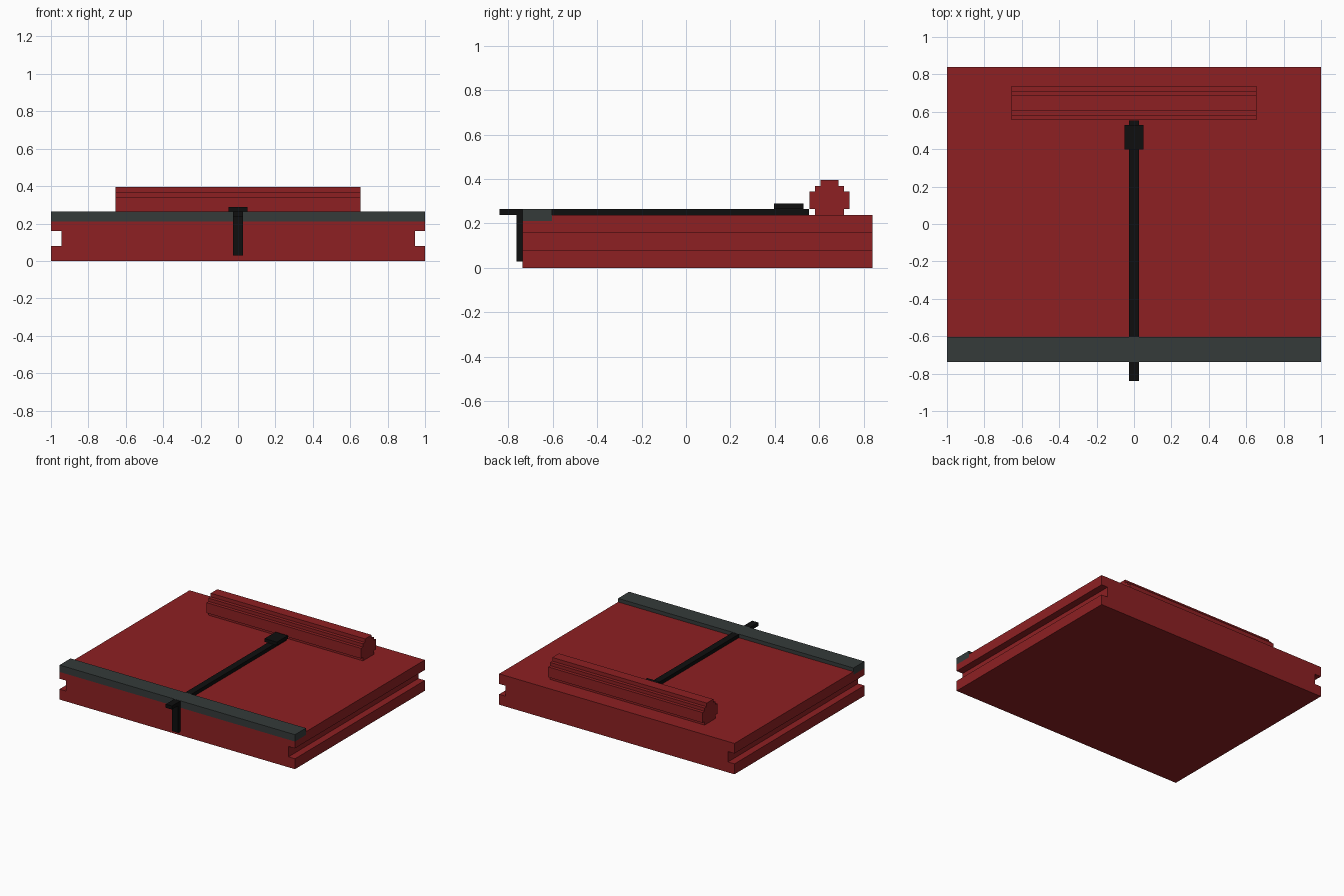
import bpy
import bmesh

cube = bpy.data.objects.get("Cube")
if cube:
    bpy.data.objects.remove(cube, do_unlink=True)


def material(name, rgb):
    mat = bpy.data.materials.new(name)
    mat.use_nodes = True
    mat.diffuse_color = (*rgb, 1)
    bsdf = next(n for n in mat.node_tree.nodes if n.type == 'BSDF_PRINCIPLED')
    bsdf.inputs["Base Color"].default_value = (*rgb, 1)
    return mat


red = material("dark red", (0.27, 0.0145, 0.0165))
grey = material("slate grey", (0.035, 0.043, 0.042))
black = material("black", (0.0045, 0.0045, 0.0045))


def extrude_x(name, profile, half_width, mat):
    """Extrude a closed (y, z) outline symmetrically along x."""
    bm = bmesh.new()
    face = bm.faces.new([bm.verts.new((-half_width, y, z)) for y, z in profile])
    ext = bmesh.ops.extrude_face_region(bm, geom=[face])
    verts = [v for v in ext["geom"] if isinstance(v, bmesh.types.BMVert)]
    bmesh.ops.translate(bm, verts=verts, vec=(2 * half_width, 0, 0))
    bmesh.ops.recalc_face_normals(bm, faces=bm.faces)
    mesh = bpy.data.meshes.new(name)
    bm.to_mesh(mesh)
    bm.free()
    mesh.materials.append(mat)
    obj = bpy.data.objects.new(name, mesh)
    bpy.context.collection.objects.link(obj)
    return obj


def box(name, half_width, y, z, mat):
    outline = [(y[0], z[0]), (y[1], z[0]), (y[1], z[1]), (y[0], z[1])]
    return extrude_x(name, outline, half_width, mat)


FRONT, BACK, TOP = -0.737, 0.84, 0.237
RAIL_BACK, RAIL_LOW, RAIL_TOP = -0.604, 0.212, 0.265
GROOVE_LOW, GROOVE_HIGH, GROOVE_IN = 0.08, 0.16, 0.945

# Red slab: base, narrower groove layer, and top layer notched for the rail
box("slab_base", 1, (FRONT, BACK), (0, GROOVE_LOW), red)
box("slab_core", GROOVE_IN, (FRONT, BACK), (GROOVE_LOW, GROOVE_HIGH), red)
extrude_x("slab_top", [(FRONT, GROOVE_HIGH), (BACK, GROOVE_HIGH), (BACK, TOP),
                       (RAIL_BACK, TOP), (RAIL_BACK, RAIL_LOW),
                       (FRONT, RAIL_LOW)], 1, red)

# Grey rail across the front edge
box("front_rail", 1, (FRONT, RAIL_BACK), (RAIL_LOW, RAIL_TOP), grey)

# Black rod running front to back, interrupted by the rail
box("long_rod", 0.026, (RAIL_BACK, 0.553), (TOP, 0.264), black)
box("rod_front_end", 0.026, (-0.84, FRONT), (TOP, 0.264), black)
box("front_post", 0.026, (-0.763, FRONT), (0.028, TOP), black)
box("rod_block", 0.052, (0.397, 0.53), (0.264, 0.289), black)

# Stepped red bar at the back, mirrored outline about its centre line
MID = 0.646
half = [(0.066, TOP), (0.066, 0.264), (0.091, 0.264), (0.091, 0.343),
        (0.066, 0.343), (0.066, 0.368), (0.04, 0.368), (0.04, 0.396)]
outline = [(MID + d, z) for d, z in half] + [(MID - d, z) for d, z in reversed(half)]
extrude_x("rear_bar", outline, 0.656, red)
